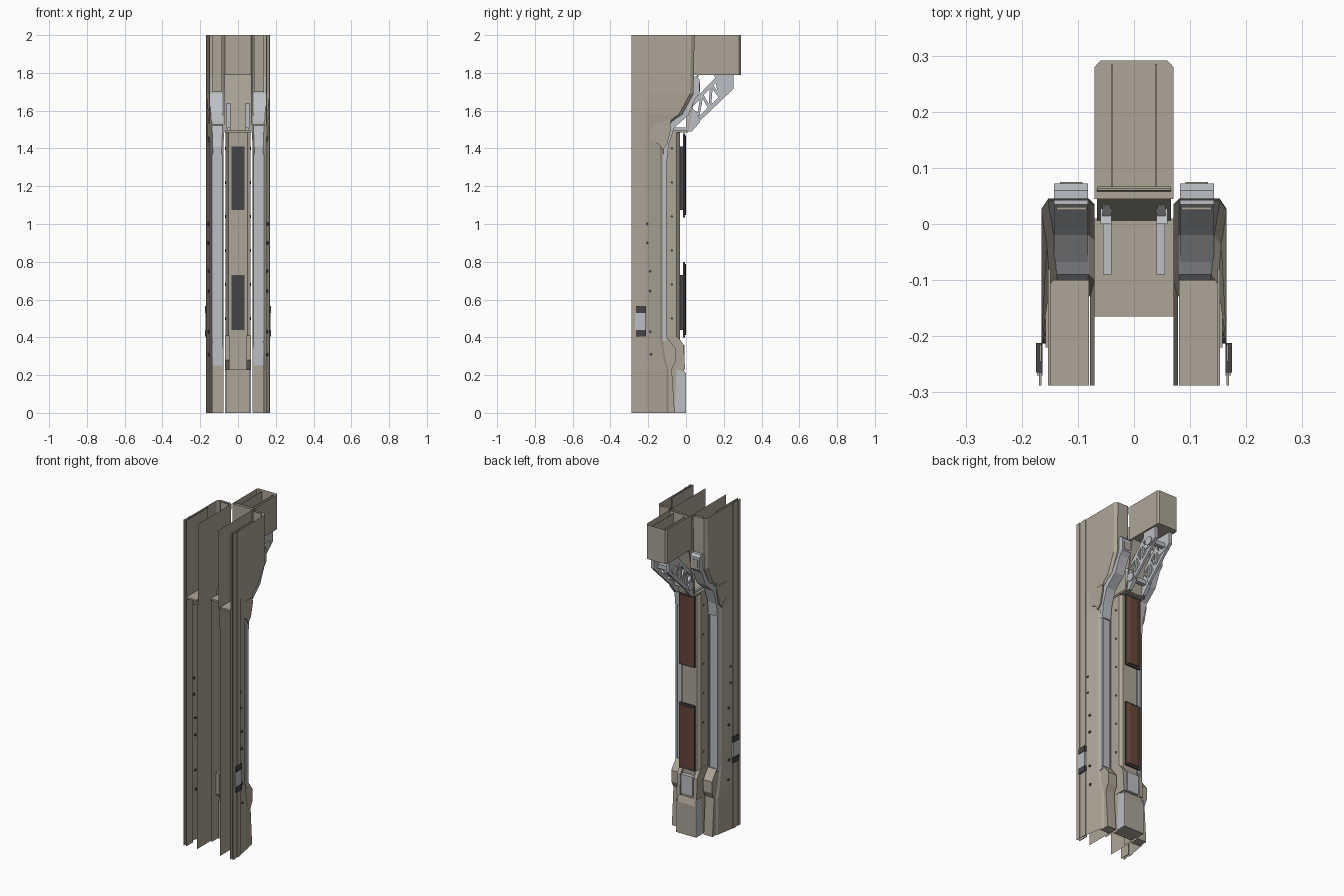
import bpy, bmesh, math
from mathutils import Vector


def material(name, rgb):
    m = bpy.data.materials.new(name)
    m.diffuse_color = (*rgb, 1)
    return m


BEIGE = material("beige_panel", (0.42, 0.38, 0.31))
STEEL = material("light_metal", (0.50, 0.52, 0.55))
BROWN = material("brown_panel", (0.13, 0.06, 0.04))
DARK = material("dark_metal", (0.06, 0.06, 0.065))


def finish(name, bm, mat, mirror):
    bmesh.ops.recalc_face_normals(bm, faces=bm.faces)
    me = bpy.data.meshes.new(name)
    bm.to_mesh(me)
    bm.free()
    ob = bpy.data.objects.new(name, me)
    bpy.context.collection.objects.link(ob)
    me.materials.append(mat)
    if mirror:
        ob.modifiers.new("Mirror", 'MIRROR').use_mirror_merge = False
    return ob


def prism(name, pts, a, b, axis='x', mat=BEIGE, mirror=False, open_top=False):
    """Extrude an outline from a to b: (y,z) along x, or (x,y) along z."""
    bm = bmesh.new()
    place = (lambda p, t: (t, *p)) if axis == 'x' else (lambda p, t: (*p, t))
    lo = [bm.verts.new(place(p, a)) for p in pts]
    hi = [bm.verts.new(place(p, b)) for p in pts]
    bm.faces.new(lo)
    if not open_top:
        bm.faces.new(hi)
    for i in range(len(pts)):
        j = (i + 1) % len(pts)
        bm.faces.new((lo[i], lo[j], hi[j], hi[i]))
    return finish(name, bm, mat, mirror)


def box(name, x, y, z, mat=BEIGE, mirror=False):
    return prism(name, [(y[0], z[0]), (y[1], z[0]), (y[1], z[1]), (y[0], z[1])],
                 x[0], x[1], 'x', mat, mirror)


def loft(name, rows, mat=BEIGE, mirror=False):
    """Open skin through equal-length rows of points."""
    bm = bmesh.new()
    g = [[bm.verts.new(p) for p in r] for r in rows]
    for r, s in zip(g, g[1:]):
        for i in range(len(r) - 1):
            bm.faces.new((r[i], r[i + 1], s[i + 1], s[i]))
    return finish(name, bm, mat, mirror)


def bar(name, p, q, w, x, mat=STEEL):
    """Flat bar between two (y,z) points."""
    p, q = Vector(p), Vector(q)
    d = (q - p).normalized()
    n = Vector((-d.y, d.x)) * w / 2
    prism(name, [tuple(v) for v in (p + n, q + n, q - n, p - n)], x[0], x[1], 'x', mat, True)


def disc(name, x, y, z, r, depth, mat=STEEL, n=12):
    pts = [(y + r * math.cos(2 * math.pi * i / n), z + r * math.sin(2 * math.pi * i / n)) for i in range(n)]
    prism(name, pts, x, x + depth, 'x', mat, True)


# Side columns: U-shaped skin, open toward the front and at both ends
stations = [(0, -0.085, 0.145), (0.23, -0.085, 0.145), (0.28, -0.10, 0.145), (0.40, -0.12, 0.145),
            (1.40, -0.12, 0.145), (1.53, -0.09, 0.150), (1.58, -0.02, 0.155),
            (1.69, 0.04, 0.165), (2.0, 0.045, 0.165)]
rows = []
for z, yf, xo in stations:
    xi = 0.07 if z > 1.5 else 0.078
    rows.append([(xi, -0.288, z), (xi, yf - 0.01, z), (xi + 0.01, yf, z), (xo - 0.012, yf, z),
                 (xo, yf - 0.018, z), (0.165, -0.22, z), (0.165, -0.288, z)])
column = loft("side_column_shell", rows, BEIGE, True)
column.data.materials.append(STEEL)
for f in column.data.polygons:
    c = f.center
    if 0.23 < c.z < 1.64 and 0.10 < c.x < 0.12:
        f.material_index = 1

# Shelf closing the column below its upper head, and inner liners
box("column_shelf", (0.08, 0.152), (-0.288, -0.10), (1.52, 1.53), BEIGE, True)
box("head_liner", (0.149, 0.153), (-0.288, -0.08), (1.53, 2.0), BEIGE, True)
box("column_liner", (0.148, 0.152), (-0.288, -0.225), (0, 1.53), BEIGE, True)
prism("head_front_lip", [(0.085, 0.025), (0.138, 0.025), (0.138, 0.03), (0.085, 0.03)],
      1.7, 2.0, 'z', BEIGE, True)

# Vertical edge ribs
box("edge_rib_front", (0.165, 0.169), (-0.288, -0.265), (0, 2), BEIGE, True)
box("edge_rib_back", (0.165, 0.168), (-0.245, -0.215), (0, 2), BEIGE, True)

# Flank cover with a curved upper end
prism("flank_cover", [(-0.22, 1.535), (-0.085, 1.535), (-0.08, 1.50), (-0.10, 1.42), (-0.125, 1.39),
                      (-0.14, 1.42), (-0.22, 1.46)], 0.150, 0.158, 'x', BEIGE, True)

# Edge clips
for z0 in (0.405, 0.53):
    box("clip_jaw", (0.163, 0.175), (-0.265, -0.212), (z0, z0 + 0.035), DARK, True)
box("clip_body", (0.163, 0.173), (-0.27, -0.215), (0.44, 0.53), STEEL, True)

# Light metal rail running up the column front
box("column_rail", (0.082, 0.136), (-0.122, -0.108), (0.25, 1.37), STEEL, True)
for x in (0.078, 0.134):
    box("rail_edge", (x, x + 0.008), (-0.125, -0.102), (0.38, 1.37), STEEL, True)
prism("rail_bracket", [(-0.12, 1.34), (-0.10, 1.34), (-0.092, 1.42), (-0.062, 1.51), (0.012, 1.575),
                       (0.05, 1.665), (0.072, 1.69), (0.072, 1.765), (0.06, 1.78), (0.035, 1.78),
                       (0.035, 1.69), (-0.02, 1.59), (-0.085, 1.53), (-0.12, 1.41)],
      0.082, 0.143, 'x', STEEL, True)
box("bracket_pad", (0.092, 0.132), (0.06, 0.075), (1.70, 1.75), BEIGE, True)

# Column foot
prism("column_foot", [(-0.12, 0.40), (-0.10, 0.40), (-0.055, 0.34), (-0.055, 0.27), (-0.075, 0.23),
                      (-0.06, 0.0), (-0.12, 0.0)], 0.078, 0.138, 'x', BEIGE, True)

# Centre column: open-backed channel
loft("centre_column_shell",
     [[(-0.066, -0.165, z), (-0.066, -0.05, z), (-0.05, -0.033, z), (0.05, -0.033, z),
       (0.066, -0.05, z), (0.066, -0.165, z)] for z in (0, 1.49)])
box("centre_cap", (-0.07, 0.07), (-0.165, 0.01), (1.485, 1.495))
for x in (0.04,):
    box("cap_rail", (x, x + 0.015), (-0.09, 0.01), (1.495, 1.51), STEEL, True)

# Brown display panels in dark frames
for z0, z1 in ((0.40, 0.80), (1.035, 1.48)):
    box("panel_mount", (-0.035, 0.035), (-0.035, -0.012), (z0 + 0.04, z1 - 0.07), DARK)
    box("panel_frame", (-0.052, 0.052), (-0.016, -0.006), (z0, z1), DARK)
    prism("brown_panel", [(-0.047, -0.006), (-0.025, 0.0), (0.025, 0.0), (0.047, -0.006)],
          z0 + 0.012, z1 - 0.012, 'z', BROWN)

# Bolts on centre column walls and on column flanks
for i in range(6):
    disc("wall_bolt", 0.064, -0.075, 0.5 + i * 0.18, 0.007, 0.004, DARK, 8)
for y, z in ((-0.185, 0.31), (-0.19, 0.43), (-0.19, 0.645), (-0.19, 0.75), (-0.205, 0.9), (-0.205, 1.0)):
    disc("flank_bolt", 0.152, y, z, 0.008, 0.011, DARK, 8)

# Centre foot: collar, tapered block and metal wedges
prism("centre_collar", [(-0.12, 0.41), (-0.04, 0.40), (-0.012, 0.36), (-0.005, 0.23), (-0.07, 0.23),
                        (-0.12, 0.28)], 0.045, 0.068, 'x', BEIGE, True)
box("collar_latch", (-0.04, 0.04), (-0.033, -0.008), (0.24, 0.36), STEEL)
prism("centre_foot", [(-0.10, 0.23), (-0.012, 0.23), (0.0, 0.19), (0.0, 0.0), (-0.10, 0.0)], -0.062, 0.062)
prism("foot_wedge", [(-0.05, 0.23), (0.0, 0.21), (0.0, 0.0), (-0.06, 0.0)], 0.060, 0.069, 'x', STEEL, True)

# Sloping panel and overhanging hopper
prism("sloping_panel", [(0.005, 1.49), (0.012, 1.49), (0.067, 1.79), (0.06, 1.80)], -0.066, 0.066)
hopper = [(-0.07, 0.045), (0.07, 0.045), (0.07, 0.28), (0.06, 0.291), (-0.06, 0.291), (-0.07, 0.28)]
prism("hopper_shell", hopper, 1.79, 2.0, 'z', BEIGE, False, True)
box("hopper_inner_wall", (-0.066, 0.066), (0.062, 0.067), (1.79, 2.0))
box("hopper_liner", (0.037, 0.041), (0.067, 0.285), (1.80, 1.99), BEIGE, True)

# Lattice arms that carry the hopper
X = (0.042, 0.056)
bar("lower_chord", (0.015, 1.505), (0.245, 1.725), 0.022, X)
bar("upper_chord", (0.02, 1.62), (0.17, 1.775), 0.02, X)
web = [(0.025, 1.62), (0.06, 1.545), (0.085, 1.685), (0.125, 1.61), (0.135, 1.735), (0.185, 1.665)]
for p, q in zip(web, web[1:]):
    bar("lattice_web", p, q, 0.014, X)
prism("arm_lower_mount", [(0.0, 1.49), (0.03, 1.49), (0.075, 1.54), (0.06, 1.59), (0.0, 1.64)],
      0.040, 0.060, 'x', STEEL, True)
prism("arm_upper_mount", [(0.17, 1.68), (0.21, 1.69), (0.252, 1.72), (0.252, 1.79), (0.15, 1.79)],
      0.040, 0.060, 'x', STEEL, True)
for y, z in ((0.045, 1.56), (0.2, 1.72)):
    disc("arm_pivot", 0.058, y, z, 0.026, 0.008)
box("pivot_axle_low", (-0.045, 0.045), (0.03, 0.055), (1.545, 1.57), STEEL)
box("pivot_axle_high", (-0.045, 0.045), (0.19, 0.215), (1.71, 1.735), STEEL)
